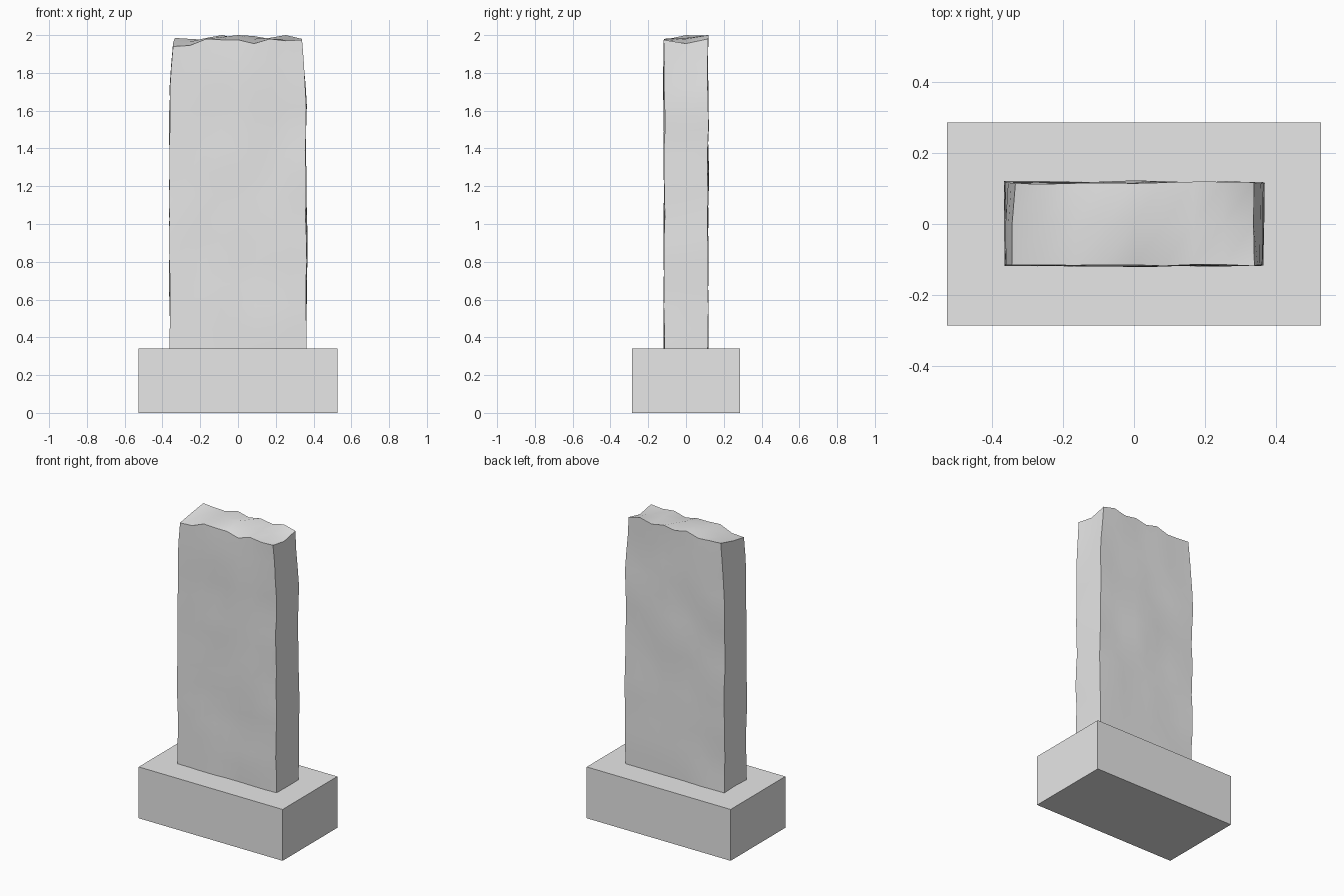
import bpy, bmesh
from mathutils import Vector, noise

if "Cube" in bpy.data.objects:
    bpy.data.objects.remove(bpy.data.objects["Cube"])

stone = bpy.data.materials.new("pale grey stone")
stone.diffuse_color = (0.8, 0.8, 0.8, 1)
stone.use_nodes = True
stone.node_tree.nodes["Principled BSDF"].inputs["Base Color"].default_value = stone.diffuse_color


def finish(bm, name):
    bmesh.ops.recalc_face_normals(bm, faces=bm.faces)
    me = bpy.data.meshes.new(name)
    bm.to_mesh(me)
    bm.free()
    me.materials.append(stone)
    ob = bpy.data.objects.new(name, me)
    bpy.context.collection.objects.link(ob)
    return ob


# Plinth
bm = bmesh.new()
bmesh.ops.create_cube(bm, size=1)
for v in bm.verts:
    v.co = (v.co.x * 1.054, v.co.y * 0.572, (v.co.z + 0.5) * 0.34)
finish(bm, "plinth")

# Rough slab: a fine box whose walls ripple and whose top is broken
NX, NY, NZ = 8, 2, 14
FRONT = [1.935, 1.945, 1.98, 1.975, 1.975, 1.955, 1.98, 1.97, 1.975]
MIDDLE = [1.96, 1.965, 1.985, 1.99, 2.0, 1.98, 1.985, 1.98, 1.955]
BACK = [1.985, 1.98, 1.975, 2.0, 1.98, 1.995, 1.98, 2.0, 1.98]
TOPS = [FRONT, MIDDLE, BACK]
TOPS[0][0] = 1.94

bm = bmesh.new()
verts = {}


def slab_vert(i, j, k):
    if (i, j, k) in verts:
        return verts[i, j, k]
    u, v, t = 2 * i / NX - 1, 2 * j / NY - 1, k / NZ
    z = 0.33 + t * (TOPS[j][i] - 0.33)
    taper = 0.025 * max(0, (z - 1.70) / 0.28)
    x, y = u * (0.362 - taper), v * 0.116
    n = noise.noise_vector(Vector((x * 5, y * 5, z * 4)))
    verts[i, j, k] = bm.verts.new((x + 0.009 * n.x * abs(u), y + 0.009 * n.y * abs(v), z))
    return verts[i, j, k]


def quad(*keys):
    bm.faces.new([slab_vert(*key) for key in keys])


for k in range(NZ):
    for i in range(NX):
        for j in (0, NY):
            quad((i, j, k), (i + 1, j, k), (i + 1, j, k + 1), (i, j, k + 1))
    for j in range(NY):
        for i in (0, NX):
            quad((i, j, k), (i, j + 1, k), (i, j + 1, k + 1), (i, j, k + 1))
for i in range(NX):
    for j in range(NY):
        for k in (0, NZ):
            quad((i, j, k), (i + 1, j, k), (i + 1, j + 1, k), (i, j + 1, k))
slab = finish(bm, "rough_slab")

# Smooth faces, sharp corners
bpy.ops.object.select_all(action='DESELECT')
slab.select_set(True)
bpy.context.view_layer.objects.active = slab
bpy.ops.object.shade_smooth_by_angle(angle=0.7)
